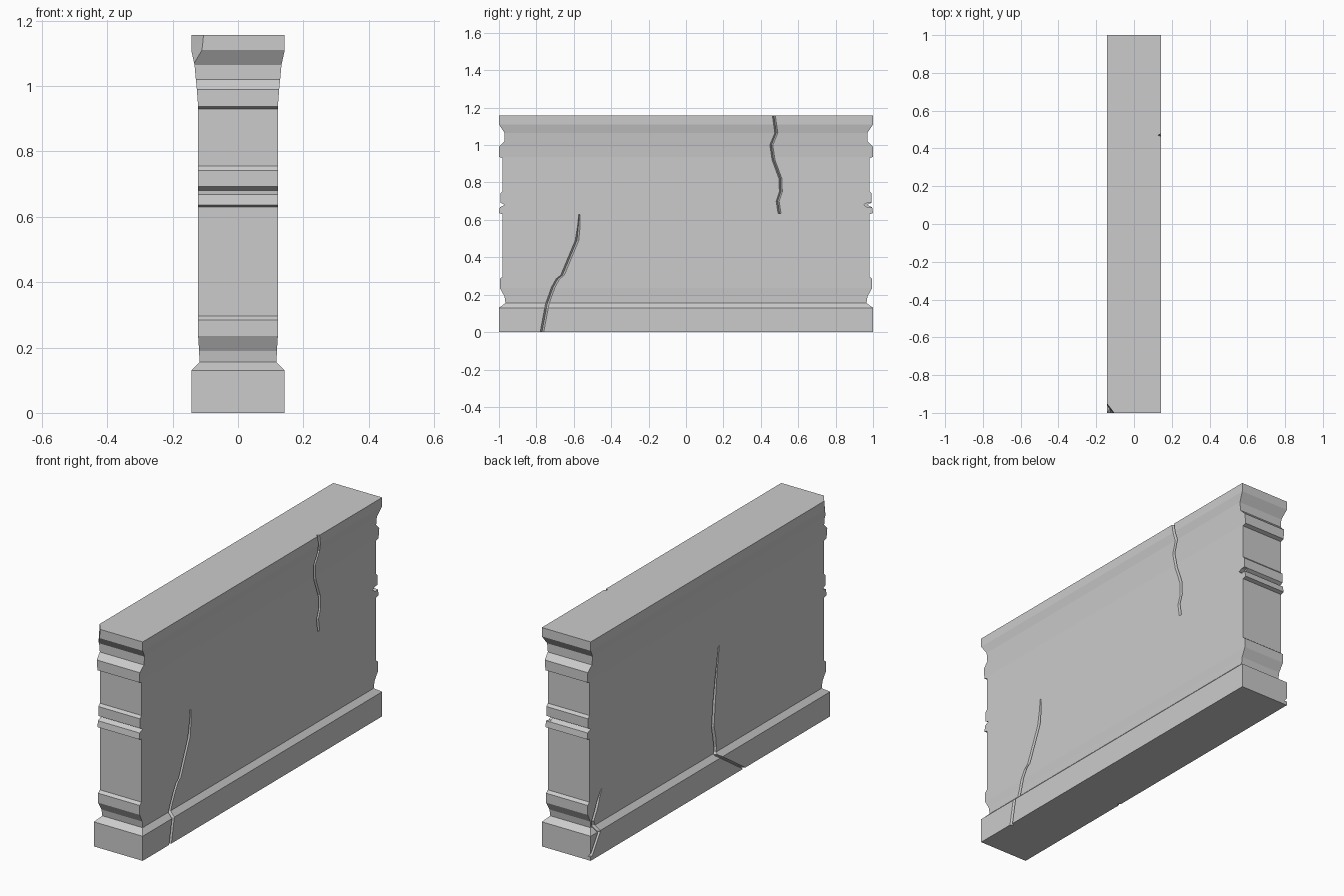
import bpy, bmesh

if "Cube" in bpy.data.objects:
    bpy.data.objects.remove(bpy.data.objects["Cube"])

# Wall profile: height, half thickness (x), half length (y)
PROFILE = [
    (0.0, .143, 1.0), (.13, .143, 1.0), (.155, .118, .965), (.19, .119, .97),
    (.235, .122, .995), (.285, .122, .995), (.297, .122, .98), (.63, .122, .98),
    (.636, .122, 1.0), (.668, .122, .995), (.68, .122, .97), (.692, .122, .992),
    (.742, .122, .992), (.755, .122, .98), (.93, .122, .98), (.937, .122, 1.0),
    (.99, .126, 1.0), (1.02, .129, .97), (1.065, .133, .97),
    (1.11, .143, 1.0), (1.157, .143, 1.0)]


def make_object(name, bm):
    bmesh.ops.recalc_face_normals(bm, faces=bm.faces)
    mesh = bpy.data.meshes.new(name)
    bm.to_mesh(mesh)
    bm.free()
    ob = bpy.data.objects.new(name, mesh)
    bpy.context.collection.objects.link(ob)
    return ob


def loft(name, rings):
    """Closed solid through equally sized rings of points."""
    bm = bmesh.new()
    vs = [[bm.verts.new(p) for p in r] for r in rings]
    n = len(rings[0])
    for a, b in zip(vs, vs[1:]):
        for i in range(n):
            j = (i + 1) % n
            bm.faces.new((a[i], a[j], b[j], b[i]))
    bm.faces.new(vs[0][::-1])
    bm.faces.new(vs[-1])
    return make_object(name, bm)


def half_thickness(z):
    for (z0, x0, _), (z1, x1, _) in zip(PROFILE, PROFILE[1:]):
        if z0 <= z <= z1:
            return x0 + (x1 - x0) * (z - z0) / (z1 - z0)
    return PROFILE[0][1]


def crack(name, side, path, width, depth=.016):
    """V-shaped groove following the wall face along (y, z) points."""
    pts = [path[0]]
    for (y0, z0), (y1, z1) in zip(path, path[1:]):
        for z in (.13, .155, .93, 1.065, 1.11):
            # extra points where the face bends
            if min(z0, z1) + .003 < z < max(z0, z1) - .003:
                mids = [(y0 + (y1 - y0) * (z - z0) / (z1 - z0), z)]
                pts += mids
        pts.append((y1, z1))
    rings = []
    for i, (y, z) in enumerate(pts):
        w = width * (.35 if i == len(pts) - 1 else 1)
        x = half_thickness(z)
        rings.append([(side * (x + .012), y - w, z), (side * (x + .012), y + w, z),
                      (side * (x - depth), y, z)])
    return loft(name, rings)


def wedge(name, points):
    bm = bmesh.new()
    for p in points:
        bm.verts.new(p)
    bmesh.ops.convex_hull(bm, input=bm.verts)
    return make_object(name, bm)


# Main moulded wall
wall = loft("stone_wall", [[(-x, -y, z), (x, -y, z), (x, y, z), (-x, y, z)]
                           for z, x, y in PROFILE])

cutters = [
    # Cracks on the right face
    crack("lower_crack_cutter", 1, [(-.775, -.02), (-.77, .001), (-.742, .15), (-.71, .24),
          (-.685, .285), (-.66, .305), (-.583, .49), (-.57, .63)], .017),
    crack("upper_crack_cutter", 1, [(.50, .635), (.49, .70), (.507, .75), (.505, .82),
          (.468, .92), (.456, 1.0), (.483, 1.065), (.47, 1.155), (.47, 1.18)], .014),
    # Cracks on the left face
    crack("middle_crack_cutter", -1, [(-.29, -.02), (-.28, .001), (-.07, .145), (-.075, .18),
          (-.05, .30), (-.06, .42), (-.10, .71)], .018),
    crack("corner_crack_cutter", -1, [(1.0, .02), (.93, .125), (.95, .18), (.92, .25),
          (.88, .33)], .02),
    # Broken top corner
    wedge("corner_chip_cutter", [(x, y, z) for z, d in ((1.05, -.012), (1.2, .004))
          for x, y in ((-.20, -.876 + d), (-.06 + d, -1.06), (-.20, -1.06))]),
    # Small chip in the end bead
    wedge("bead_chip_cutter", [(x, y, z) for x in (.10, .15)
          for y, z in ((.95, .682), (.97, .665), (1.02, .67), (1.02, .694), (.97, .692))]),
]

# Carve the damage into the wall
for c in cutters:
    c.hide_render = True
    c.hide_set(True)
    m = wall.modifiers.new(c.name, 'BOOLEAN')
    m.operation = 'DIFFERENCE'
    m.solver = 'EXACT'
    m.object = c
